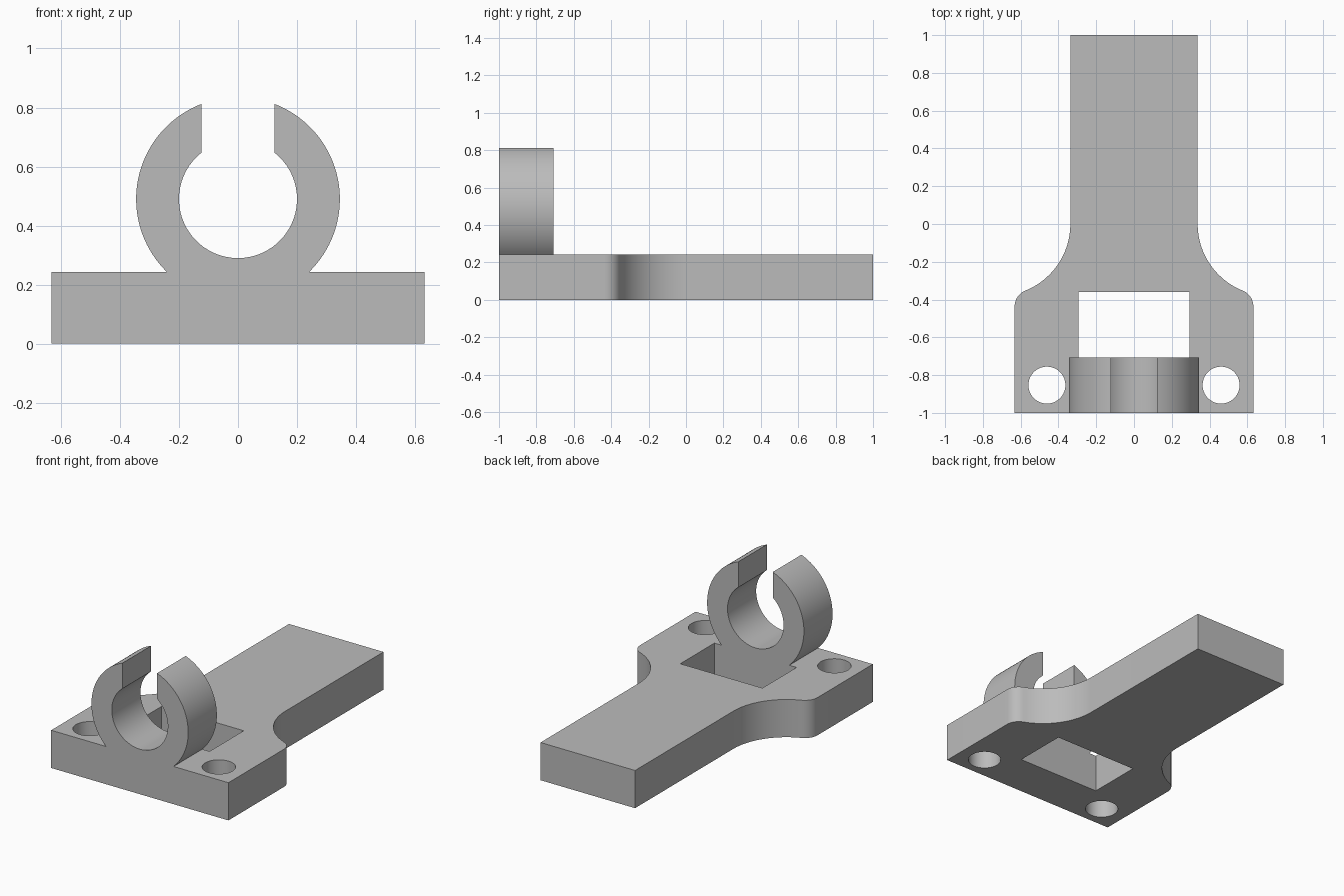
import bpy
import bmesh
from math import asin, acos, atan2, cos, sin, pi, radians, sqrt

if "Cube" in bpy.data.objects:
    bpy.data.objects.remove(bpy.data.objects["Cube"])

THICK = 0.243                      # plate thickness
HALF_HEAD, HALF_TAIL = 0.632, 0.337
FRONT, CLIP_BACK = -1.0, -0.708

grey = bpy.data.materials.new("plain_grey")
grey.use_nodes = True
grey.diffuse_color = (0.5, 0.5, 0.5, 1)
grey.node_tree.nodes["Principled BSDF"].inputs["Base Color"].default_value = (0.5, 0.5, 0.5, 1)


def arc(cx, cy, r, start, end, steps):
    """Points along a circular arc, both ends included."""
    angles = [start + (end - start) * i / steps for i in range(steps + 1)]
    return [(cx + r * cos(a), cy + r * sin(a)) for a in angles]


def prism(name, outline, low, high, place):
    """Extrude a 2D outline; place maps (u, v, depth) to a 3D point."""
    bm = bmesh.new()
    base = bm.faces.new([bm.verts.new(place(u, v, low)) for u, v in outline])
    top = bmesh.ops.extrude_face_region(bm, geom=[base], use_keep_orig=True)
    for v in top["geom"]:
        if isinstance(v, bmesh.types.BMVert):
            v.co += place_vector(place, high - low)
    bmesh.ops.recalc_face_normals(bm, faces=bm.faces)
    mesh = bpy.data.meshes.new(name)
    bm.to_mesh(mesh)
    bm.free()
    mesh.materials.append(grey)
    obj = bpy.data.objects.new(name, mesh)
    bpy.context.collection.objects.link(obj)
    return obj


def place_vector(place, depth):
    from mathutils import Vector
    return Vector(place(0, 0, depth))


def flat(u, v, d):
    return (u, v, d)


def upright(u, v, d):
    return (u, d, v)


def activate(obj):
    bpy.ops.object.select_all(action="DESELECT")
    obj.select_set(True)
    bpy.context.view_layer.objects.active = obj


def cut(obj, cutter):
    cutter.hide_render = True
    mod = obj.modifiers.new("cut", "BOOLEAN")
    mod.operation = "DIFFERENCE"
    mod.solver = "EXACT"
    mod.object = cutter
    activate(obj)
    bpy.ops.object.modifier_apply(modifier=mod.name)
    bpy.data.objects.remove(cutter)


# Base plate: wide head, rounded shoulder, concave neck, straight tail
neck_r, corner_r = 0.38, 0.09
neck_x = HALF_TAIL + neck_r
corner_x = HALF_HEAD - corner_r
corner_y = -sqrt((neck_r + corner_r) ** 2 - (neck_x - corner_x) ** 2)
turn = atan2(-corner_y, neck_x - corner_x)
side = [(HALF_HEAD, FRONT)]
side += arc(corner_x, corner_y, corner_r, 0, turn, 10)
side += arc(neck_x, 0, neck_r, pi + turn, pi, 24)[1:]
side += [(HALF_TAIL, 1.0)]
outline = side + [(-x, y) for x, y in reversed(side)]
plate = prism("base_plate", outline, 0, THICK, flat)

# Window behind the clip
w, back = 0.293, -0.36
window = [(-w, CLIP_BACK), (w, CLIP_BACK), (w, back), (-w, back)]
cut(plate, prism("window_cutter", window, -0.1, 0.5, flat))

# Screw holes on both sides
for s in (-1, 1):
    circle = arc(s * 0.461, -0.853, 0.098, 0, 2 * pi, 40)[:-1]
    cut(plate, prism("hole_cutter", circle, -0.1, 0.5, flat))

# Open ring clip standing on the front edge
centre, outer, inner, slot = 0.49, 0.345, 0.2, 0.123
foot = asin((THICK - centre) / outer)
profile = arc(0, centre, outer, foot, acos(slot / outer), 36)
profile += arc(0, centre, inner, acos(slot / inner), acos(-slot / inner) - 2 * pi, 48)
profile += arc(0, centre, outer, acos(-slot / outer), pi - foot, 36)
clip = prism("ring_clip", profile, FRONT, CLIP_BACK, upright)

for part in (plate, clip):
    activate(part)
    bpy.ops.object.shade_smooth_by_angle(angle=radians(30))
